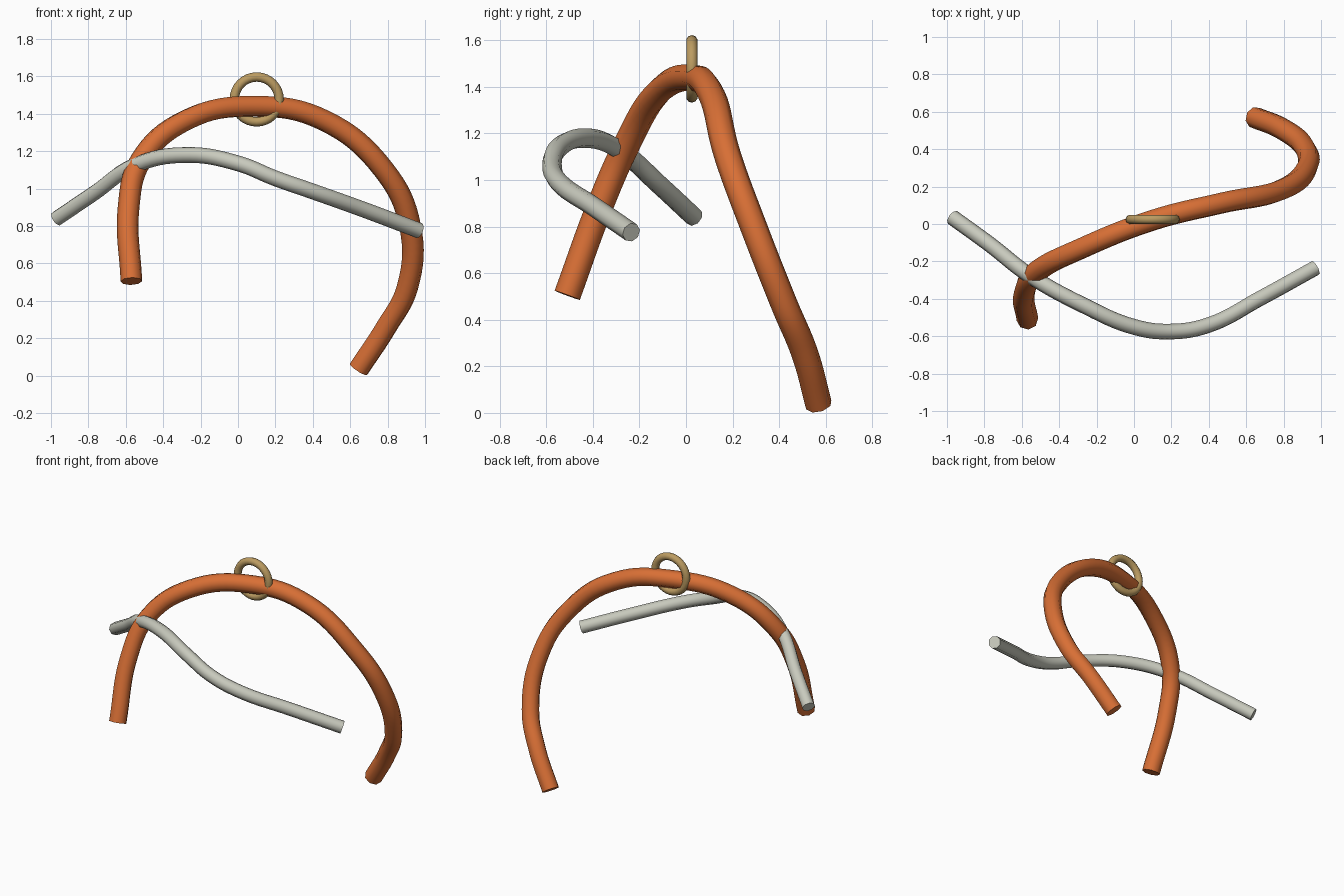
import bpy
from math import pi, radians

cube = bpy.data.objects.get("Cube")
if cube:
    bpy.data.objects.remove(cube, do_unlink=True)


def material(name, rgb):
    mat = bpy.data.materials.new(name)
    mat.use_nodes = True
    mat.diffuse_color = (*rgb, 1)
    mat.node_tree.nodes["Principled BSDF"].inputs["Base Color"].default_value = (*rgb, 1)
    return mat


def smooth(obj):
    bpy.ops.object.select_all(action="DESELECT")
    obj.select_set(True)
    bpy.context.view_layer.objects.active = obj
    bpy.ops.object.shade_smooth_by_angle(angle=radians(50))


def tube(name, points, radius, mat):
    """Capped round tube swept along a smooth path, turned into a mesh."""
    curve = bpy.data.curves.new(name + "_path", "CURVE")
    curve.dimensions = "3D"
    curve.resolution_u = 8
    curve.bevel_depth = radius
    curve.bevel_resolution = 2
    curve.use_fill_caps = True
    spline = curve.splines.new("BEZIER")
    spline.bezier_points.add(len(points) - 1)
    for knot, co in zip(spline.bezier_points, points):
        knot.co = co
        knot.handle_left_type = knot.handle_right_type = "AUTO"
    path = bpy.data.objects.new(name + "_path", curve)
    bpy.context.collection.objects.link(path)
    bpy.context.view_layer.update()
    graph = bpy.context.evaluated_depsgraph_get()
    mesh = bpy.data.meshes.new_from_object(path.evaluated_get(graph))
    bpy.data.objects.remove(path, do_unlink=True)
    mesh.materials.clear()
    mesh.materials.append(mat)
    obj = bpy.data.objects.new(name, mesh)
    bpy.context.collection.objects.link(obj)
    smooth(obj)
    return obj


orange = material("orange", (0.69, 0.16, 0.036))
pale_grey = material("pale grey", (0.58, 0.59, 0.51))
brass = material("brass", (0.50, 0.33, 0.12))

# Thick arch, from the front foot over the top to the back foot
tube("orange_arch", [
    (-0.57, -0.51, 0.505), (-0.585, -0.365, 0.9), (-0.52, -0.255, 1.15),
    (-0.28, -0.13, 1.365), (0.1, 0.02, 1.44), (0.46, 0.11, 1.365),
    (0.78, 0.18, 1.1), (0.92, 0.29, 0.8), (0.905, 0.42, 0.47),
    (0.79, 0.51, 0.255), (0.645, 0.57, 0.035)], 0.058, orange)

# Thin rod curving across the front
tube("grey_rod", [
    (-0.97, 0.035, 0.84), (-0.77, -0.11, 0.975), (-0.55, -0.28, 1.125),
    (-0.28, -0.43, 1.18), (0, -0.55, 1.135), (0.2, -0.575, 1.055),
    (0.4, -0.54, 0.985), (0.68, -0.395, 0.885), (0.97, -0.235, 0.775)], 0.042, pale_grey)

# Ring around the top of the arch
bpy.ops.mesh.primitive_torus_add(
    major_radius=0.12, minor_radius=0.025, major_segments=32, minor_segments=10,
    location=(0.1, 0.025, 1.477), rotation=(pi / 2, 0, 0))
ring = bpy.context.object
ring.name = "hanging_ring"
ring.data.materials.append(brass)
smooth(ring)
